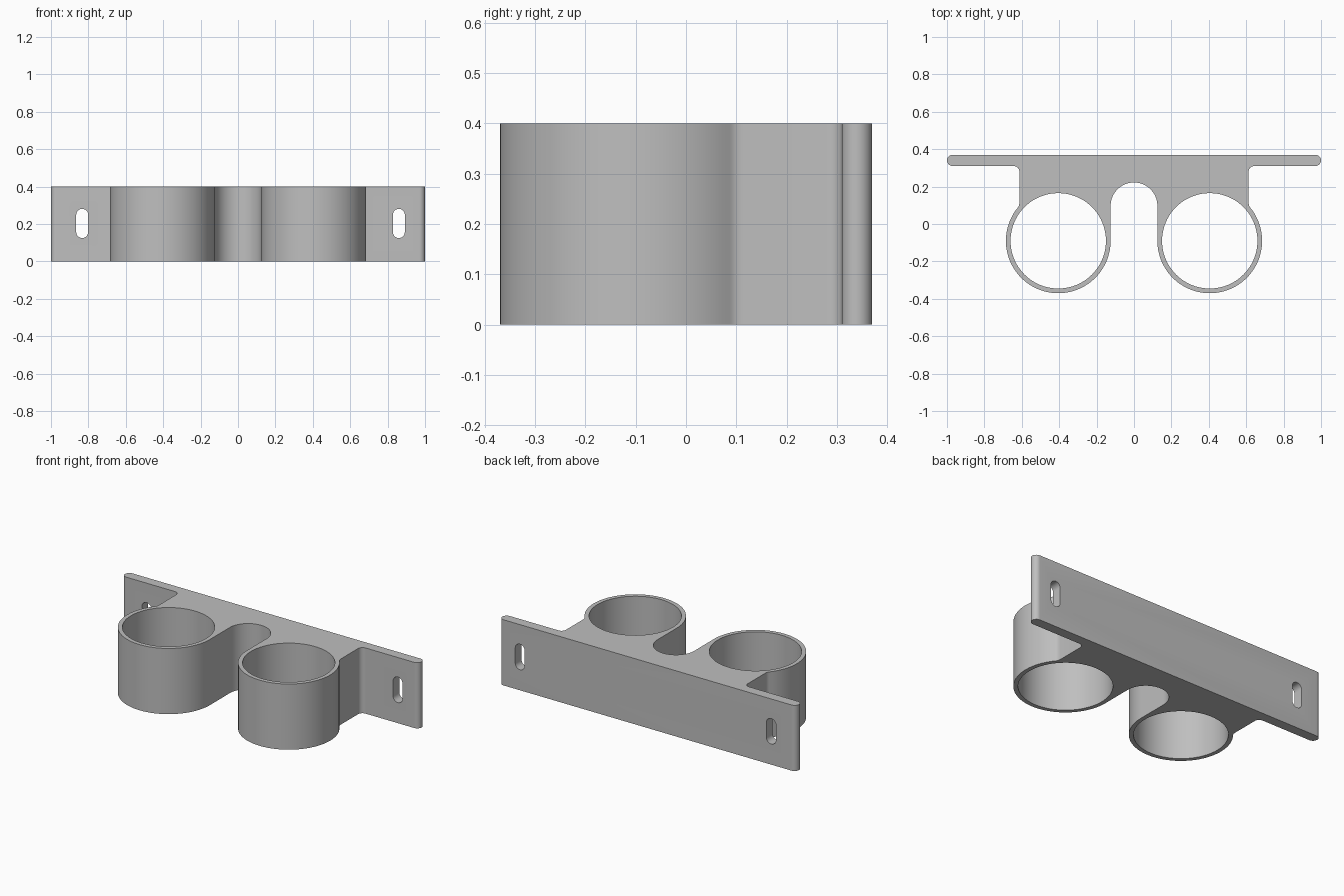
import bpy
import bmesh
from math import sin, cos, pi, sqrt, atan2, radians

old = bpy.data.objects.get("Cube")
if old:
    bpy.data.objects.remove(old, do_unlink=True)

HEIGHT = 0.4
RING_X, RING_Y = 0.405, -0.09
OUTER, BORE = 0.28, 0.255
BACK, PLATE_R = 0.37, 0.03
BODY_X, BLEND = 0.613, 0.04
ARCH_R, ARCH_Y = 0.125, 0.097

grey = bpy.data.materials.new("plain grey")
grey.use_nodes = True
color = (0.52, 0.52, 0.52, 1)
grey.diffuse_color = color
grey.node_tree.nodes["Principled BSDF"].inputs["Base Color"].default_value = color


def arc(cx, cy, r, start, end, steps):
    angles = [start + (end - start) * i / steps for i in range(steps + 1)]
    return [(cx + r * cos(a), cy + r * sin(a)) for a in angles]


def prism(name, outline, depth):
    """Extrude a closed outline upwards into a solid object."""
    bm = bmesh.new()
    face = bm.faces.new([bm.verts.new((x, y, 0)) for x, y in outline])
    new = bmesh.ops.extrude_face_region(bm, geom=[face])["geom"]
    bmesh.ops.translate(bm, vec=(0, 0, depth),
                        verts=[g for g in new if isinstance(g, bmesh.types.BMVert)])
    bmesh.ops.recalc_face_normals(bm, faces=bm.faces)
    mesh = bpy.data.meshes.new(name)
    bm.to_mesh(mesh)
    bm.free()
    mesh.materials.append(grey)
    obj = bpy.data.objects.new(name, mesh)
    bpy.context.collection.objects.link(obj)
    return obj


# Half outline: central arch, ring wall, blends into the body and plate end
reach = OUTER + BLEND
blend_x = BODY_X + BLEND
blend_y = RING_Y + sqrt(reach ** 2 - (blend_x - RING_X) ** 2)
ring_end = atan2(blend_y - RING_Y, blend_x - RING_X)
half = arc(0, ARCH_Y, ARCH_R, pi / 2, 0, 16)
half += arc(RING_X, RING_Y, OUTER, pi, 2 * pi + ring_end, 64)
half += arc(blend_x, blend_y, BLEND, ring_end + pi, pi, 6)[1:]
half += arc(BODY_X + PLATE_R, BACK - 3 * PLATE_R, PLATE_R, pi, pi / 2, 8)
half += arc(1 - PLATE_R, BACK - PLATE_R, PLATE_R, -pi / 2, pi / 2, 16)
outline = half + [(-x, y) for x, y in reversed(half[1:])]
bracket = prism("double_ring_bracket", outline, HEIGHT)

# Cutters: two round bores and two upright mounting slots
cutters = []
for side in (-1, 1):
    bore = prism("bore_cutter", arc(RING_X * side, RING_Y, BORE, 0, 2 * pi, 80)[:-1], 0.6)
    bore.location.z = -0.1
    cutters.append(bore)
for x in (-0.833, 0.86):
    shape = arc(0, 0.046, 0.032, 0, pi, 12) + arc(0, -0.046, 0.032, pi, 2 * pi, 12)
    slot = prism("slot_cutter", shape, 0.3)
    slot.rotation_euler.x = radians(90)
    slot.location = (x, 0.5, 0.203)
    cutters.append(slot)

for cutter in cutters:
    cutter.hide_render = True
    mod = bracket.modifiers.new("cut", 'BOOLEAN')
    mod.operation = 'DIFFERENCE'
    mod.solver = 'EXACT'
    mod.object = cutter

# Bake the cuts, drop the cutters and smooth the curved walls
bpy.context.view_layer.update()
graph = bpy.context.evaluated_depsgraph_get()
result = bpy.data.meshes.new_from_object(bracket.evaluated_get(graph))
bracket.modifiers.clear()
bracket.data = result
for cutter in cutters:
    bpy.data.objects.remove(cutter, do_unlink=True)
bpy.ops.object.select_all(action='DESELECT')
bracket.select_set(True)
bpy.context.view_layer.objects.active = bracket
bpy.ops.object.shade_smooth_by_angle(angle=radians(30))
